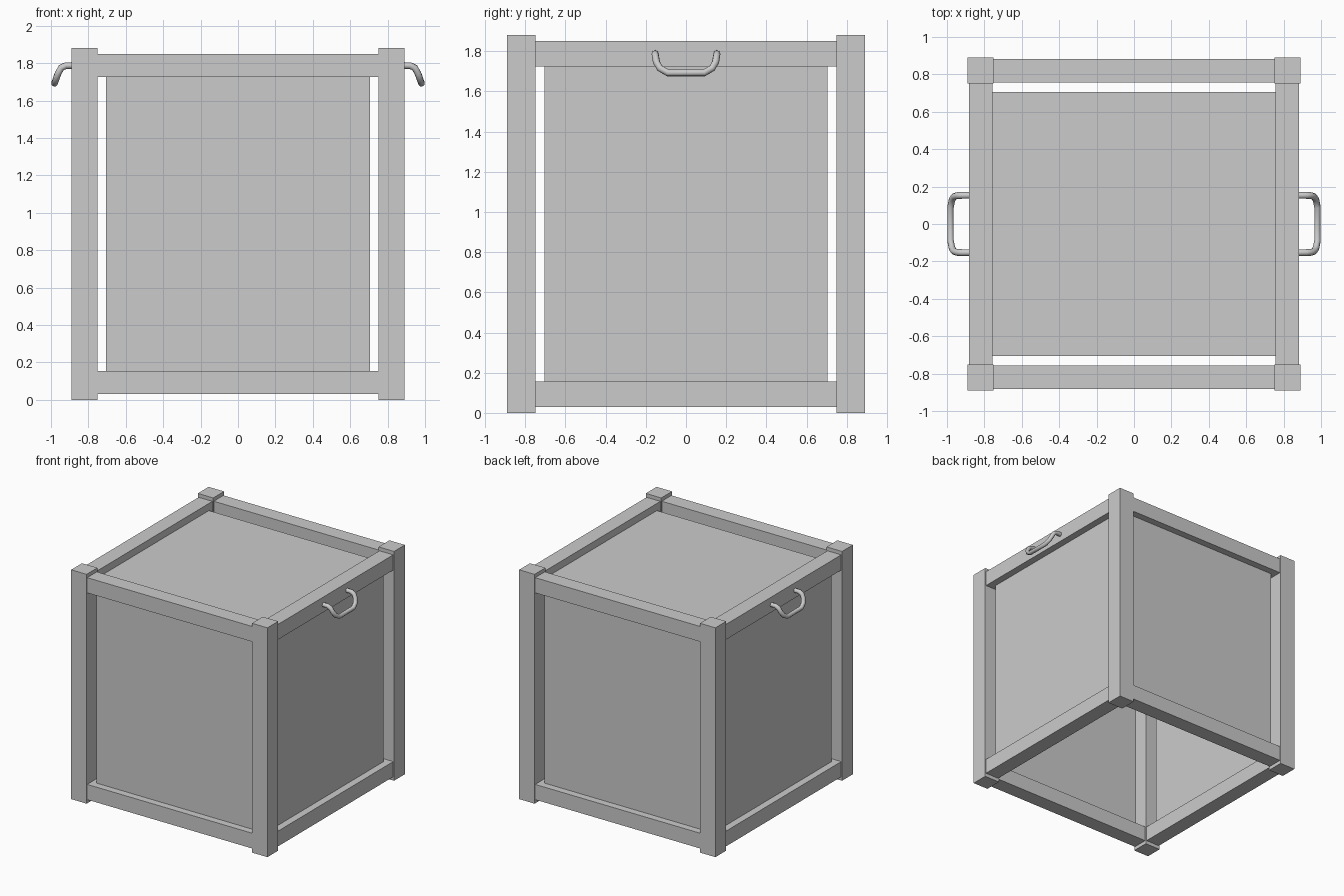
import bpy
import math

cube = bpy.data.objects.get("Cube")
if cube:
    bpy.data.objects.remove(cube, do_unlink=True)

GREY = (0.6, 0.6, 0.6, 1)
grey = bpy.data.materials.new("plain grey")
grey.use_nodes = True
grey.diffuse_color = GREY
grey.node_tree.nodes["Principled BSDF"].inputs["Base Color"].default_value = GREY

CENTRE = 0.82             # centre line of posts, rails and panels
POST, RAIL, SHEET = 0.14, 0.125, 0.008
HEIGHT = 1.88
LOW, HIGH = 0.0925, 1.7875  # rail centre heights
SPAN = 2 * CENTRE - POST    # clear width between posts
PANEL = 1.41


def box(name, location, size, turn=0):
    bpy.ops.mesh.primitive_cube_add(size=1, location=location)
    ob = bpy.context.object
    ob.name = name
    ob.scale = size
    ob.rotation_euler.z = turn
    bpy.ops.object.transform_apply(location=False, rotation=True, scale=True)
    ob.data.materials.append(grey)
    return ob


# Corner posts
for sx, side in ((1, "left"), (-1, "right")):
    for sy, end in ((-1, "front"), (1, "back")):
        box(f"{end}_{side}_post", (sx * CENTRE, sy * CENTRE, HEIGHT / 2),
            (POST, POST, HEIGHT))

# Rails and thin panel on each of the four sides
for i, side in enumerate(("front", "left", "back", "right")):
    turn = i * math.pi / 2
    x, y = CENTRE * math.sin(turn), -CENTRE * math.cos(turn)
    box(side + "_bottom_rail", (x, y, LOW), (SPAN, RAIL, RAIL), turn)
    box(side + "_top_rail", (x, y, HIGH), (SPAN, RAIL, RAIL), turn)
    box(side + "_panel", (x, y, (LOW + HIGH) / 2),
        (PANEL, SHEET, HIGH - LOW - RAIL), turn)

# Top panel, reaching the side rails only; the underside stays open
box("top_panel", (0, 0, HIGH), (2 * CENTRE - RAIL, PANEL, SHEET))

# Bent tube handles on the two sides
half = [(0.87, 0.153, 1.787), (0.92, 0.153, 1.787), (0.945, 0.152, 1.775),
        (0.962, 0.147, 1.745), (0.973, 0.13, 1.715), (0.981, 0.09, 1.692)]
path = half + [(x, -y, z) for x, y, z in reversed(half)]
for s, side in ((1, "left"), (-1, "right")):
    curve = bpy.data.curves.new(side + "_handle", "CURVE")
    curve.dimensions = "3D"
    curve.bevel_depth = 0.018
    curve.bevel_resolution = 2
    curve.use_fill_caps = True
    spline = curve.splines.new("POLY")
    spline.points.add(len(path) - 1)
    for point, (x, y, z) in zip(spline.points, path):
        point.co = (s * x, s * y, z, 1)
    handle = bpy.data.objects.new(side + "_handle", curve)
    bpy.context.collection.objects.link(handle)
    curve.materials.append(grey)
    bpy.ops.object.select_all(action="DESELECT")
    handle.select_set(True)
    bpy.context.view_layer.objects.active = handle
    bpy.ops.object.convert(target="MESH")
    bpy.ops.object.shade_smooth_by_angle(angle=math.radians(50))
